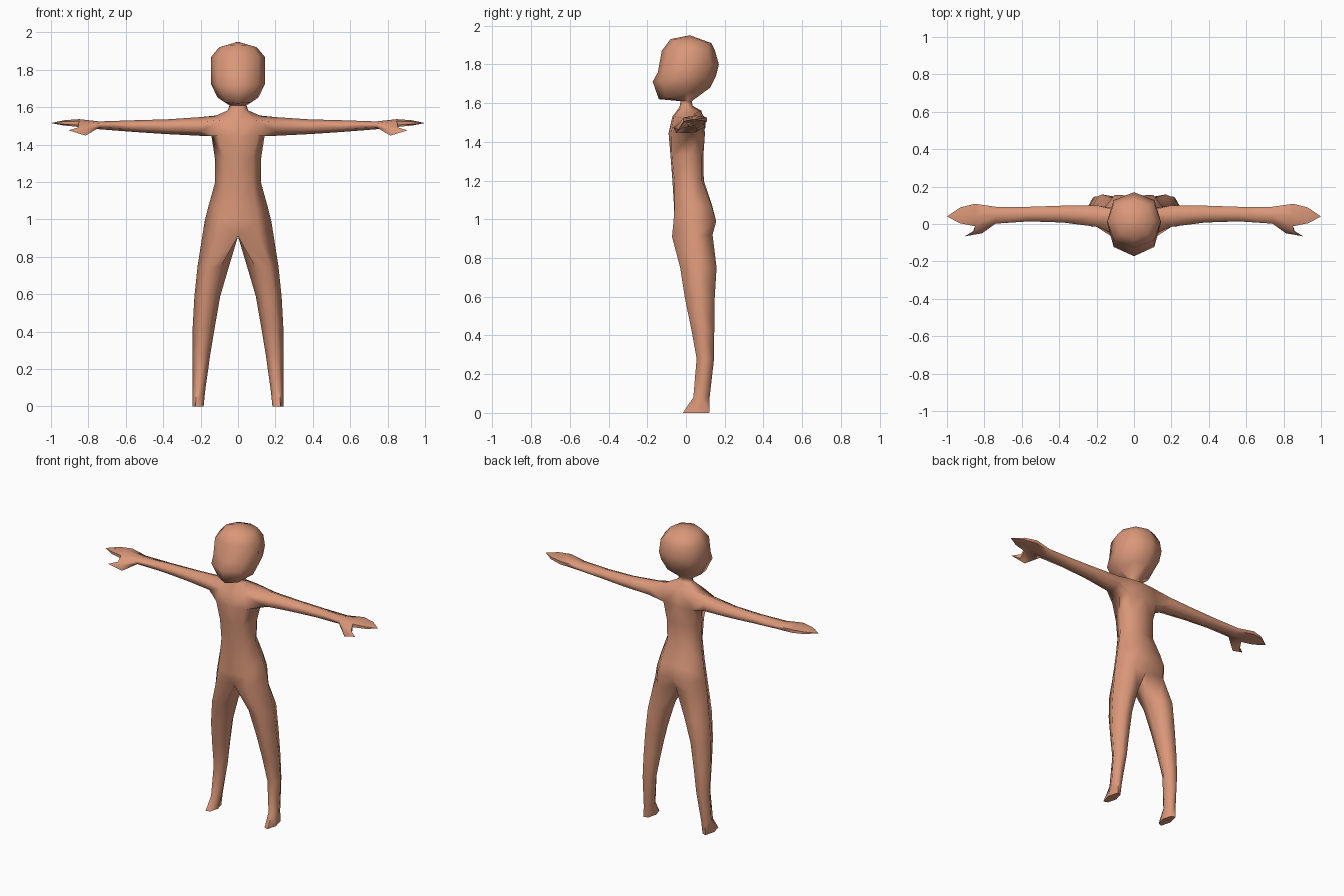
import bpy, bmesh, math

skin = bpy.data.materials.new("warm skin")
skin.diffuse_color = (0.70, 0.31, 0.19, 1)

bm = bmesh.new()


def ring(points):
    return [bm.verts.new(p) for p in points]


def bridge(a, b, closed=True, skip=()):
    n = len(a)
    for i in range(n if closed else n - 1):
        if i not in skip:
            j = (i + 1) % n
            bm.faces.new((a[i], a[j], b[j], b[i]))


def half_ring(zf, zb, w, yf, yb, yo, mx, k):
    """Half outline: front centre, front mid, outer side, back mid, back centre."""
    yc = (yf + yb) / 2
    ys = [yf, yc + (yf - yc) * k, yo, yc + (yb - yc) * k, yb]
    xs = [0, w * mx, w, w * mx, 0]
    return ring([(x, y, zf + (zb - zf) * min(1, max(0, (y - yf) / (yb - yf))))
                 for x, y in zip(xs, ys)])


# Torso, neck and head: z front, z back, half width, y front, y back, side y, mid x, mid depth
body_rows = [
    (0.91, 0.92, 0.190, -0.045, 0.11, 0.050, 0.58, 1.35),
    (0.99, 0.99, 0.178, -0.058, 0.150, 0.050, 0.58, 1.06),
    (1.07, 1.07, 0.158, -0.062, 0.135, 0.040, 0.60, 0.97),
    (1.20, 1.20, 0.122, -0.070, 0.092, 0.015, 0.65, 0.88),
    (1.33, 1.33, 0.124, -0.080, 0.090, 0.015, 0.65, 0.92),
    (1.445, 1.445, 0.142, -0.09, 0.098, 0.035, 0.75, 0.85),
    (1.53, 1.56, 0.125, -0.070, 0.080, 0.040, 0.70, 0.90),
    (1.58, 1.585, 0.055, -0.033, 0.035, 0.005, 0.70, 0.75),
    (1.61, 1.61, 0.046, -0.028, 0.030, 0.005, 0.70, 0.75),
    (1.62, 1.68, 0.110, -0.140, 0.125, 0.000, 0.65, 0.75),
    (1.71, 1.74, 0.145, -0.172, 0.155, 0.010, 0.75, 0.70),
    (1.76, 1.80, 0.145, -0.145, 0.170, 0.010, 0.75, 0.73),
    (1.87, 1.87, 0.143, -0.125, 0.150, 0.015, 0.75, 0.73),
    (1.93, 1.91, 0.100, -0.080, 0.130, 0.020, 0.72, 0.75),
]
body = [half_ring(*r) for r in body_rows]
ARMPIT = 5
for i in range(len(body) - 1):
    bridge(body[i], body[i + 1], False, (1, 2) if i == ARMPIT else ())
crown = bm.verts.new((0, 0.02, 1.95))
for a, b in zip(body[-1], body[-1][1:]):
    bm.faces.new((a, b, crown))

# Leg: z, inner x, outer x, y front, y back
leg_rows = [
    (0.75, 0.048, 0.216, -0.030, 0.158),
    (0.59, 0.095, 0.233, -0.005, 0.148),
    (0.43, 0.123, 0.242, 0.028, 0.146),
    (0.28, 0.148, 0.243, 0.055, 0.145),
    (0.08, 0.176, 0.243, 0.038, 0.122),
    (0.00, 0.184, 0.243, -0.016, 0.120),
]
prev = body[0] + [bm.verts.new((0, 0.04, 0.91))]
for z, xi, xo, yf, yb in leg_rows:
    w, yc = xo - xi, (yf + yb) / 2
    yfi, ybi = yc + (yf - yc) * 0.85, yc + (yb - yc) * 0.85
    cur = ring([(xi + 0.25 * w, yfi, z), (xi + 0.72 * w, yf, z), (xo, yc, z),
                (xi + 0.72 * w, yb, z), (xi + 0.25 * w, ybi, z), (xi, yc, z)])
    bridge(prev, cur)
    prev = cur
bm.faces.new(prev)

# Arm and hand: x, y front, y back, z low, z high
arm_rows = [
    (0.20, -0.015, 0.100, 1.447, 1.547),
    (0.38, 0.008, 0.098, 1.456, 1.535),
    (0.56, 0.014, 0.092, 1.468, 1.530),
    (0.74, 0.002, 0.092, 1.482, 1.524),
    (0.85, -0.012, 0.108, 1.494, 1.536),
    (0.93, 0.004, 0.088, 1.502, 1.530),
]
low, high = body[ARMPIT], body[ARMPIT + 1]
prev = low[1:4] + high[3:0:-1]
arm = []
for x, yf, yb, zl, zh in arm_rows:
    yc, h = (yf + yb) / 2, zh - zl
    cur = ring([(x, yf, zl + 0.25 * h), (x, yc, zl), (x, yb, zl + 0.25 * h),
                (x, yb, zl + 0.75 * h), (x, yc, zh), (x, yf, zl + 0.75 * h)])
    # The palm leaves its front side open for the thumb
    bridge(prev, cur, True, (5,) if x == 0.85 else ())
    arm.append(cur)
    prev = cur
tip = bm.verts.new((1.0, 0.04, 1.515))
for i in range(6):
    bm.faces.new((prev[i], prev[(i + 1) % 6], tip))

# Thumb grows out of the open palm side
wrist, palm = arm[3], arm[4]
root = [wrist[0], wrist[5], palm[5], palm[0]]
thumb = ring([(0.815, -0.050, 1.448), (0.81, -0.048, 1.485),
              (0.855, -0.036, 1.492), (0.86, -0.038, 1.462)])
bridge(root, thumb)
thumb_tip = bm.verts.new((0.905, -0.066, 1.476))
for i in range(4):
    bm.faces.new((thumb[i], thumb[(i + 1) % 4], thumb_tip))

# Mirror the half figure and weld the centre line
bmesh.ops.mirror(bm, geom=bm.verts[:] + bm.edges[:] + bm.faces[:], axis='X', merge_dist=0.0005)
bmesh.ops.remove_doubles(bm, verts=bm.verts[:], dist=0.0005)
bmesh.ops.recalc_face_normals(bm, faces=bm.faces[:])

mesh = bpy.data.meshes.new("figure_body")
bm.to_mesh(mesh)
bm.free()
mesh.materials.append(skin)
figure = bpy.data.objects.new("figure_body", mesh)
bpy.context.collection.objects.link(figure)
bpy.context.view_layer.objects.active = figure
figure.select_set(True)
bpy.ops.object.shade_smooth_by_angle(angle=math.radians(75))
